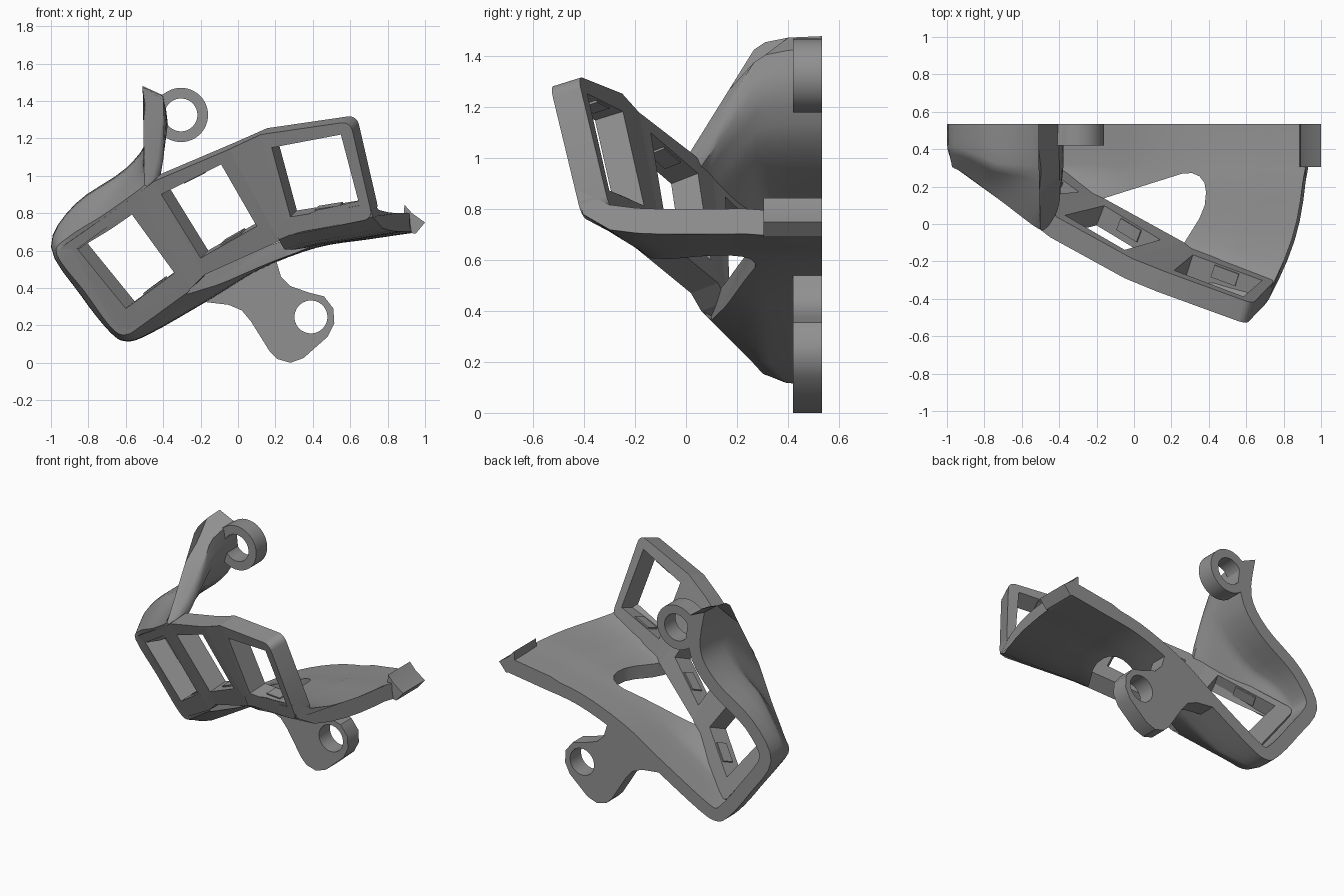
import bpy, bmesh, math
from mathutils import Vector, Matrix

if "Cube" in bpy.data.objects:
    bpy.data.objects.remove(bpy.data.objects["Cube"], do_unlink=True)

grey = bpy.data.materials.new("mid_grey")
grey.use_nodes = True
grey.diffuse_color = (0.28, 0.28, 0.28, 1)
grey.node_tree.nodes["Principled BSDF"].inputs["Base Color"].default_value = grey.diffuse_color

BACK = 0.535    # flat rear plane
PLATE = 0.12    # socket plate thickness


def add_mesh(name, bm):
    bmesh.ops.recalc_face_normals(bm, faces=bm.faces[:])
    mesh = bpy.data.meshes.new(name)
    bm.to_mesh(mesh)
    bm.free()
    mesh.materials.append(grey)
    obj = bpy.data.objects.new(name, mesh)
    bpy.context.collection.objects.link(obj)
    return obj


def activate(obj):
    bpy.ops.object.select_all(action='DESELECT')
    obj.select_set(True)
    bpy.context.view_layer.objects.active = obj


def smooth(obj, degrees=35):
    activate(obj)
    bpy.ops.object.shade_smooth_by_angle(angle=math.radians(degrees))


def circle(cx, cz, r, n=40, start=0, end=360):
    angles = [math.radians(start + (end - start) * i / n) for i in range(n)]
    return [(cx + r * math.cos(a), cz + r * math.sin(a)) for a in angles]


# Flat slab in the xz plane with optional bores, ending on the rear plane
def slab(name, loops, depth):
    curve = bpy.data.curves.new(name, 'CURVE')
    curve.dimensions = '2D'
    curve.fill_mode = 'BOTH'
    curve.extrude = depth / 2
    for pts in loops:
        s = curve.splines.new('POLY')
        s.points.add(len(pts) - 1)
        for p, (x, z) in zip(s.points, pts):
            p.co = (x, z, 0, 1)
        s.use_cyclic_u = True
    obj = bpy.data.objects.new(name, curve)
    obj.rotation_euler.x = math.pi / 2
    obj.location.y = BACK - depth / 2
    bpy.context.collection.objects.link(obj)
    activate(obj)
    bpy.ops.object.convert(target='MESH')
    obj = bpy.context.object
    obj.data.materials.clear()
    obj.data.materials.append(grey)
    smooth(obj)


def prism(name, quad, depth_vectors):
    bm = bmesh.new()
    f = [bm.verts.new(p) for p in quad]
    b = [bm.verts.new(p + d) for p, d in zip(quad, depth_vectors)]
    bm.faces.new(f)
    bm.faces.new(b)
    for i in range(4):
        j = (i + 1) % 4
        bm.faces.new((f[i], f[j], b[j], b[i]))
    return add_mesh(name, bm)


# Socket frame: outer corners TL, TR, BR, BL; opening corners given in xz
def socket(name, outer, hole, rounded):
    outer = [Vector(p) for p in outer]
    n = (outer[1] - outer[0]).cross(outer[3] - outer[0]).normalized()
    if n.y < 0:
        n = -n
    o = outer[0]
    inner = [Vector((x, o.y - (n.x * (x - o.x) + n.z * (z - o.z)) / n.y, z)) for x, z in hole]
    bm = bmesh.new()
    rings = [[bm.verts.new(p + n * d) for p in loop]
             for loop, d in ((outer, 0), (inner, 0), (inner, PLATE), (outer, PLATE))]
    for k in range(4):
        a, b = rings[k], rings[(k + 1) % 4]
        for i in range(4):
            j = (i + 1) % 4
            bm.faces.new((a[i], a[j], b[j], b[i]))
    edges = [bm.edges.get((rings[0][i], rings[3][i])) for i in rounded]
    if edges:
        bmesh.ops.bevel(bm, geom=edges, offset=0.05, segments=5, profile=0.5, affect='EDGES')
    smooth(add_mesh(name, bm))
    # Small clip ledges on the upper and lower opening walls
    for side, (i, j, k) in (("upper", (0, 1, 2)), ("lower", (3, 2, 1))):
        along = (inner[j] - inner[i]).normalized()
        up = n.cross(along)
        m = Matrix((along, n, up)).transposed().to_4x4()
        m.translation = (inner[i] + inner[j]) / 2 + n * 0.075
        bm = bmesh.new()
        bmesh.ops.create_cube(bm, size=1, matrix=m @ Matrix.Diagonal((0.14, 0.07, 0.018, 1)))
        add_mesh(name + "_" + side + "_clip", bm)
    return outer, n * PLATE


sockets = [
    socket("right_socket",
           [(-.97, .31, .60), (-.54, 0, .90), (-.25, .06, .40), (-.62, .32, .15)],
           [(-.86, .61), (-.58, .81), (-.34, .48), (-.60, .29)], (0, 3)),
    socket("middle_socket",
           [(-.45, -.07, .97), (-.05, -.29, 1.14), (.22, -.20, .65), (-.18, .02, .47)],
           [(-.41, .90), (-.09, 1.06), (.10, .73), (-.20, .56)], ()),
    socket("left_socket",
           [(.12, -.36, 1.22), (.60, -.535, 1.29), (.72, -.41, .77), (.27, -.24, .68)],
           [(.18, 1.15), (.55, 1.22), (.65, .84), (.28, .78)], (1, 2)),
]

# Bridges between neighbouring sockets
for name, (a, da), (b, db) in zip(("right_bridge", "left_bridge"), sockets, sockets[1:]):
    prism(name, [a[1], b[0], b[3], a[2]], [da, db, db, da])

# Wall stations: socket edge x, y, z, then rear edge x, z
stations = [
    (-.50, -.03, .95, -.51, 1.48), (-.55, .00, .91, -.48, 1.22),
    (-.72, .13, .79, -.60, 1.04), (-.91, .27, .67, -.87, .85),
    (-.97, .31, .58, -1.0, .62), (-.82, .32, .38, -.84, .36),
    (-.68, .33, .19, -.69, .17), (-.60, .31, .15, -.60, .115),
    (-.50, .25, .21, -.47, .155), (-.22, .05, .41, -.13, .35),
    (.02, -.09, .55, .12, .50), (.27, -.24, .68, .42, .615),
    (.50, -.33, .73, .70, .66), (.72, -.405, .78, .94, .695),
]


def refine(pts, n=4):
    pts = [Vector(p) for p in pts]
    out = []
    for i in range(len(pts) - 1):
        p0, p1, p2, p3 = (pts[min(max(k, 0), len(pts) - 1)] for k in range(i - 1, i + 3))
        m1, m2 = (p2 - p0) / 2, (p3 - p1) / 2
        for s in range(n):
            t = s / n
            out.append(p1 * (2*t**3 - 3*t**2 + 1) + m1 * (t**3 - 2*t**2 + t)
                       + p2 * (3*t**2 - 2*t**3) + m2 * (t**3 - t**2))
    return out + [pts[-1]]


# Outer skin: a slanted run with a rounded underside, then a soft knee to the rear plane
outer_rows = []
for i, (px, py, pz, bx, bz) in enumerate(refine(stations)):
    p, knee, rear = Vector((px, py, pz)), Vector((bx, max(.3, py + .1), bz)), Vector((bx, BACK, bz))
    under = .05 * min(max((i - 36) / 8, 0), 1)
    side = .04 * max((i - 44) / 8, 0)
    row = []
    for s in range(6):
        t = s / 6
        bulge = Vector((side * math.sin(math.pi * t), 0, -under * math.sin(math.pi * math.sqrt(t))))
        row.append(p.lerp(knee, t * .9) + bulge)
    start = p.lerp(knee, .9)
    for t in (0, .33, .67, 1):
        row.append(start.lerp(knee, t).lerp(knee.lerp(rear, t), t))
    outer_rows.append(row)

# Curved wall with thickness, closed around every station
bm = bmesh.new()
rings = []
last = len(outer_rows) - 1
for i, row in enumerate(outer_rows):
    inner = []
    for j, p in enumerate(row):
        t = outer_rows[min(i + 1, last)][j] - outer_rows[max(i - 1, 0)][j]
        d = Vector((-t.z, 0, t.x)).normalized() * (0.1 if i < 4 or i > 46 else 0.085)
        if i < 4:
            # The free upper end thins out towards the sockets
            d = Vector((.11, 0, -.05)).lerp(d, i / 4) * min(1, .35 + .13 * j + .16 * i)
        if j == 0:
            d.y = -(.37 * d.x + .34 * d.z)
        inner.append(p + d)
    rings.append([bm.verts.new(p) for p in row + inner[::-1]])
for a, b in zip(rings, rings[1:]):
    for k in range(len(a)):
        m = (k + 1) % len(a)
        bm.faces.new((a[k], a[m], b[m], b[k]))
bm.faces.new(rings[0])
bm.faces.new(rings[-1])
wall = add_mesh("curved_wall", bm)

# Opening in the floor behind the middle socket
opening = [(-.28, .10), (.26, .27), (.31, .272), (.35, .255), (.377, .22), (.385, .17),
           (.378, .10), (.35, .03), (.25, -.13), (.20, -.26), (0, -.14), (-.20, -.01), (-.24, .05)]
bm = bmesh.new()
face = bm.faces.new([bm.verts.new((x, y, 0.1)) for x, y in opening])
ext = bmesh.ops.extrude_face_region(bm, geom=[face])
bmesh.ops.translate(bm, vec=(0, 0, .75), verts=[v for v in ext["geom"] if isinstance(v, bmesh.types.BMVert)])
cutter = add_mesh("floor_cutter", bm)
cutter.hide_render = True
activate(wall)
cut = wall.modifiers.new("opening", 'BOOLEAN')
cut.operation, cut.object, cut.solver = 'DIFFERENCE', cutter, 'EXACT'
cut.use_self = True
bpy.ops.object.modifier_apply(modifier=cut.name)
bpy.data.objects.remove(cutter, do_unlink=True)
smooth(wall, 40)

# Screw mounts on the rear plane
slab("upper_mount", [circle(-.305, 1.325, .145, 40, -140, 125) + [(-.41, 1.43), (-.46, 1.43), (-.45, 1.2)],
                     circle(-.305, 1.325, .088)], .115)
slab("lower_mount", [[(-.22, .33), (-.05, .31), (.02, .28), (.07, .22), (.17, .06), (.21, .02),
                      (.28, 0), (.35, .025), (.48, .14), (.515, .21), (.51, .29), (.46, .355),
                      (.38, .375), (.28, .41), (.23, .46), (.2, .56), (-.1, .4)],
                     circle(.39, .245, .088)], .115)

# Hooked end of the floor
slab("left_end_tab", [[(.89, .845), (.93, .80), (1, .75), (.95, .69), (.88, .70), (.885, .78)]], .23)
